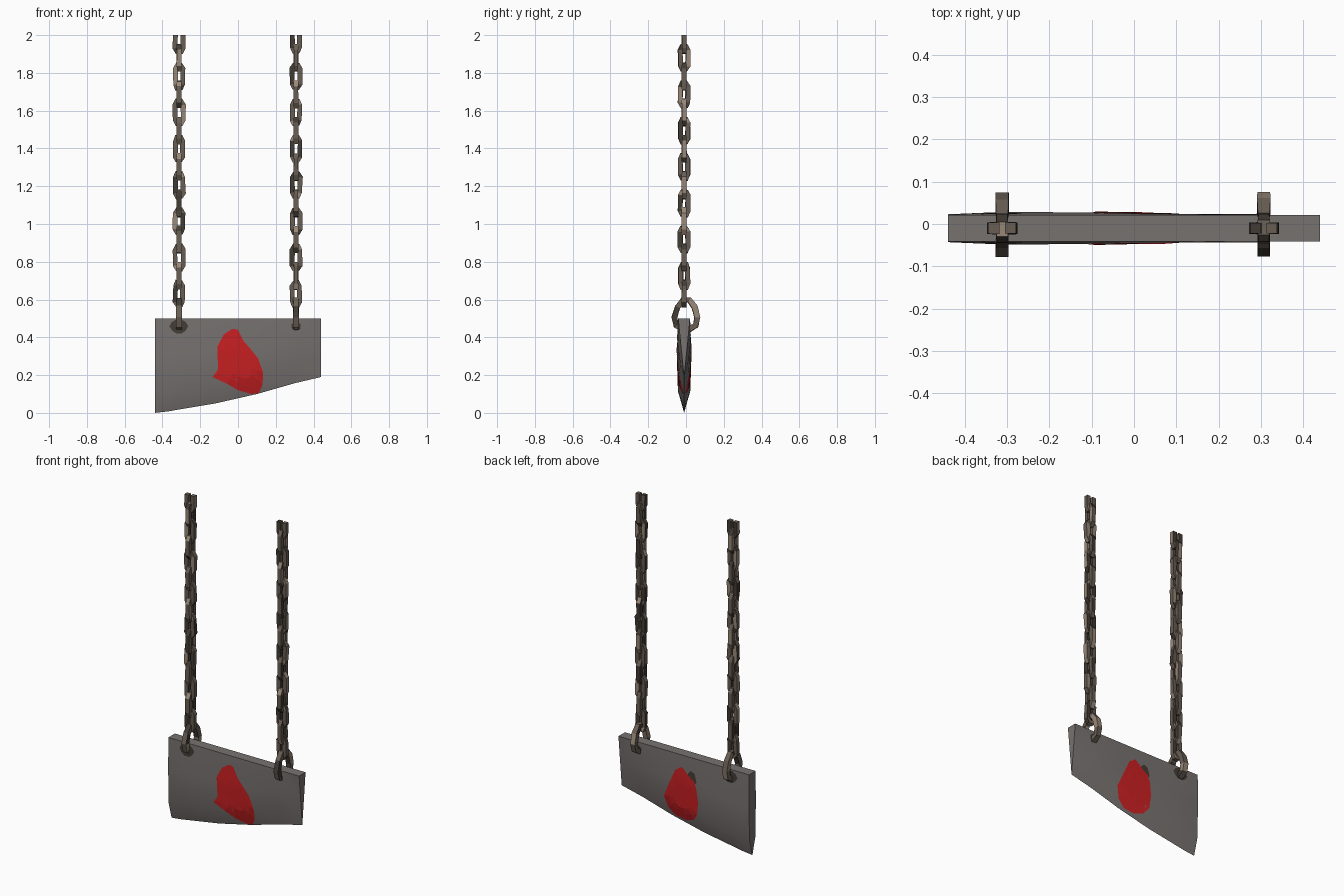
import bpy, bmesh, math, random
from mathutils import Vector
from mathutils.bvhtree import BVHTree

if "Cube" in bpy.data.objects:
    bpy.data.objects.remove(bpy.data.objects["Cube"])

random.seed(4)


def material(name, rgb):
    m = bpy.data.materials.new(name)
    m.diffuse_color = (*rgb, 1)
    m.use_nodes = True
    m.node_tree.nodes["Principled BSDF"].inputs["Base Color"].default_value = m.diffuse_color
    return m


STEEL = material("steel grey", (0.185, 0.168, 0.162))
RED = material("dried red", (0.58, 0.014, 0.016))
RUST = material("dark rust", (0.055, 0.044, 0.035))
IRON = material("brown iron", (0.14, 0.112, 0.088))
TAN = material("tan iron", (0.32, 0.25, 0.19))


def make_object(name, bm, mats):
    me = bpy.data.meshes.new(name)
    bm.to_mesh(me)
    for m in mats:
        me.materials.append(m)
    ob = bpy.data.objects.new(name, me)
    bpy.context.collection.objects.link(ob)
    return ob


# --- blade: lofted cross-sections, thick at the left, wedge at the right end
CY = -0.01
# x, bottom z, half thickness at top / middle / shoulder
COLUMNS = [
    (-0.44, 0.000, 0.031, 0.033, 0.028),
    (-0.37, 0.008, 0.031, 0.036, 0.031),
    (-0.30, 0.020, 0.031, 0.039, 0.033),
    (-0.12, 0.050, 0.031, 0.037, 0.031),
    (0.10, 0.100, 0.031, 0.034, 0.028),
    (0.30, 0.157, 0.031, 0.034, 0.020),
    (0.44, 0.190, 0.031, 0.019, 0.010),
]
bm = bmesh.new()
rings = []
for x, zb, top, mid, low in COLUMNS:
    zm, zs = zb + 0.6 * (0.5 - zb), zb + 0.1
    side = [(top, 0.5), (mid, zm), (low, zs)]
    pts = [(-h, z) for h, z in side] + [(0, zb)] + [(h, z) for h, z in reversed(side)]
    rings.append([bm.verts.new((x, CY + y, z)) for y, z in pts])
for a, b in zip(rings, rings[1:]):
    for i in range(len(a)):
        j = (i + 1) % len(a)
        bm.faces.new((a[i], a[j], b[j], b[i]))
bm.faces.new(rings[0])
bm.faces.new(rings[-1])
bmesh.ops.recalc_face_normals(bm, faces=bm.faces)
bmesh.ops.triangulate(bm, faces=bm.faces)
tree = BVHTree.FromBMesh(bm)
blade = make_object("blade", bm, [STEEL])
bm.free()
bpy.context.view_layer.objects.active = blade
blade.select_set(True)
bpy.ops.object.shade_smooth_by_angle(angle=math.radians(30))


# --- stains: thin patches that follow the blade's front (-1) or back (+1)
def stain(name, outline, side, mat, lift):
    bm = bmesh.new()

    def vert(x, z):
        z = min(z, 0.497)
        hit = tree.ray_cast(Vector((x, side, z)), Vector((0, -side, 0)))[0]
        return bm.verts.new((x, (hit.y if hit else CY) + side * lift, z))

    cx = sum(p[0] for p in outline) / len(outline)
    cz = sum(p[1] for p in outline) / len(outline)
    loops = [[vert(cx + (x - cx) * s, cz + (z - cz) * s) for x, z in outline]
             for s in (1, 0.75, 0.5, 0.25)]
    n = len(outline)
    for a, b in zip(loops, loops[1:]):
        for i in range(n):
            bm.faces.new((a[i], a[(i + 1) % n], b[(i + 1) % n], b[i]))
    bm.faces.new(loops[-1])
    bm.normal_update()
    flip = [f for f in bm.faces if f.normal.y * side < 0]
    bmesh.ops.reverse_faces(bm, faces=flip)
    make_object(name, bm, [mat])
    bm.free()


stain("front_red_stain", [
    (-0.135, 0.19), (-0.105, 0.23), (-0.11, 0.35), (-0.075, 0.415), (-0.03, 0.445),
    (0.0, 0.44), (0.03, 0.38), (0.065, 0.34), (0.105, 0.29), (0.133, 0.215),
    (0.13, 0.15), (0.11, 0.105), (0.07, 0.10), (0.0, 0.12), (-0.06, 0.155)], -1, RED, 0.003)
stain("back_red_stain", [
    (0.01, 0.43), (0.055, 0.40), (0.10, 0.30), (0.135, 0.22), (0.115, 0.15),
    (0.07, 0.11), (0.0, 0.10), (-0.06, 0.12), (-0.09, 0.16), (-0.10, 0.24),
    (-0.09, 0.32), (-0.075, 0.36), (-0.04, 0.385)], 1, RED, 0.003)
stain("back_dark_spot", [
    (-0.03, 0.40), (-0.03, 0.37), (-0.07, 0.34), (-0.09, 0.36), (-0.075, 0.41),
    (-0.05, 0.42)], 1, RUST, 0.002)


# --- chain links: closed square-section loops in the xz or yz plane
def add_link(bm, path, centre, axis, r, jitter):
    n = len(path)
    pts = [Vector((u + random.uniform(-jitter, jitter),
                   v + random.uniform(-jitter, jitter))) for u, v in path]
    rings = []
    for i, p in enumerate(pts):
        t = (pts[(i + 1) % n] - pts[i - 1]).normalized()
        out = Vector((t.y, -t.x))
        rr = r * random.uniform(0.9, 1.15)
        ring = []
        for a, b in ((1, 1), (-1, 1), (-1, -1), (1, -1)):
            q = p + out * a * rr
            w = b * rr
            off = (q.x, w, q.y) if axis == 'x' else (w, q.x, q.y)
            ring.append(bm.verts.new(Vector(centre) + Vector(off)))
        rings.append(ring)
    faces = []
    for i in range(n):
        a, b = rings[i], rings[(i + 1) % n]
        for k in range(4):
            j = (k + 1) % 4
            faces.append(bm.faces.new((a[k], b[k], b[j], a[j])))
    # patchy rust: mostly brown iron, some dark and some worn tan faces
    for f in faces:
        f.material_index = random.choices((0, 1, 2), (55, 28, 17))[0]


LINK = [(0.010, 0.061), (0.020, 0.042), (0.020, -0.042), (0.010, -0.061)]
LINK += [(-u, v) for u, v in reversed(LINK)]
SHACKLE = [(0.018, 0.597), (0.045, 0.560), (0.061, 0.505), (0.050, 0.462), (0.018, 0.444)]
SHACKLE += [(-u, v) for u, v in reversed(SHACKLE)]

for label, cx, spot in (("left", -0.312, 0.048), ("right", 0.307, 0.028)):
    # shackle through the blade
    bm = bmesh.new()
    add_link(bm, SHACKLE, (cx, 0, 0), 'y', 0.0145, 0.002)
    bmesh.ops.recalc_face_normals(bm, faces=bm.faces)
    make_object(label + "_shackle", bm, [IRON, RUST, TAN])
    bm.free()

    # hanging chain, cut flat at the top
    bm = bmesh.new()
    for i in range(15):
        add_link(bm, LINK, (cx, -0.01, 0.63 + i * 0.096), 'x' if i % 2 == 0 else 'y',
                 0.0125, 0.0025)
    bmesh.ops.recalc_face_normals(bm, faces=bm.faces)
    cut = bmesh.ops.bisect_plane(bm, geom=bm.verts[:] + bm.edges[:] + bm.faces[:],
                                 plane_co=(0, 0, 2), plane_no=(0, 0, 1), clear_outer=True)
    rim = [e for e in cut["geom_cut"] if isinstance(e, bmesh.types.BMEdge)]
    bmesh.ops.holes_fill(bm, edges=rim, sides=0)
    make_object(label + "_chain", bm, [IRON, RUST, TAN])
    bm.free()

    # rust stain around the shackle hole on both faces
    disc = [(cx + spot * math.cos(k * math.tau / 10) * random.uniform(0.85, 1.1),
             0.458 + spot * 0.8 * math.sin(k * math.tau / 10)) for k in range(10)]
    for side, word in ((-1, "front"), (1, "back")):
        stain(f"{label}_{word}_rust_stain", disc, side, RUST, 0.002)
